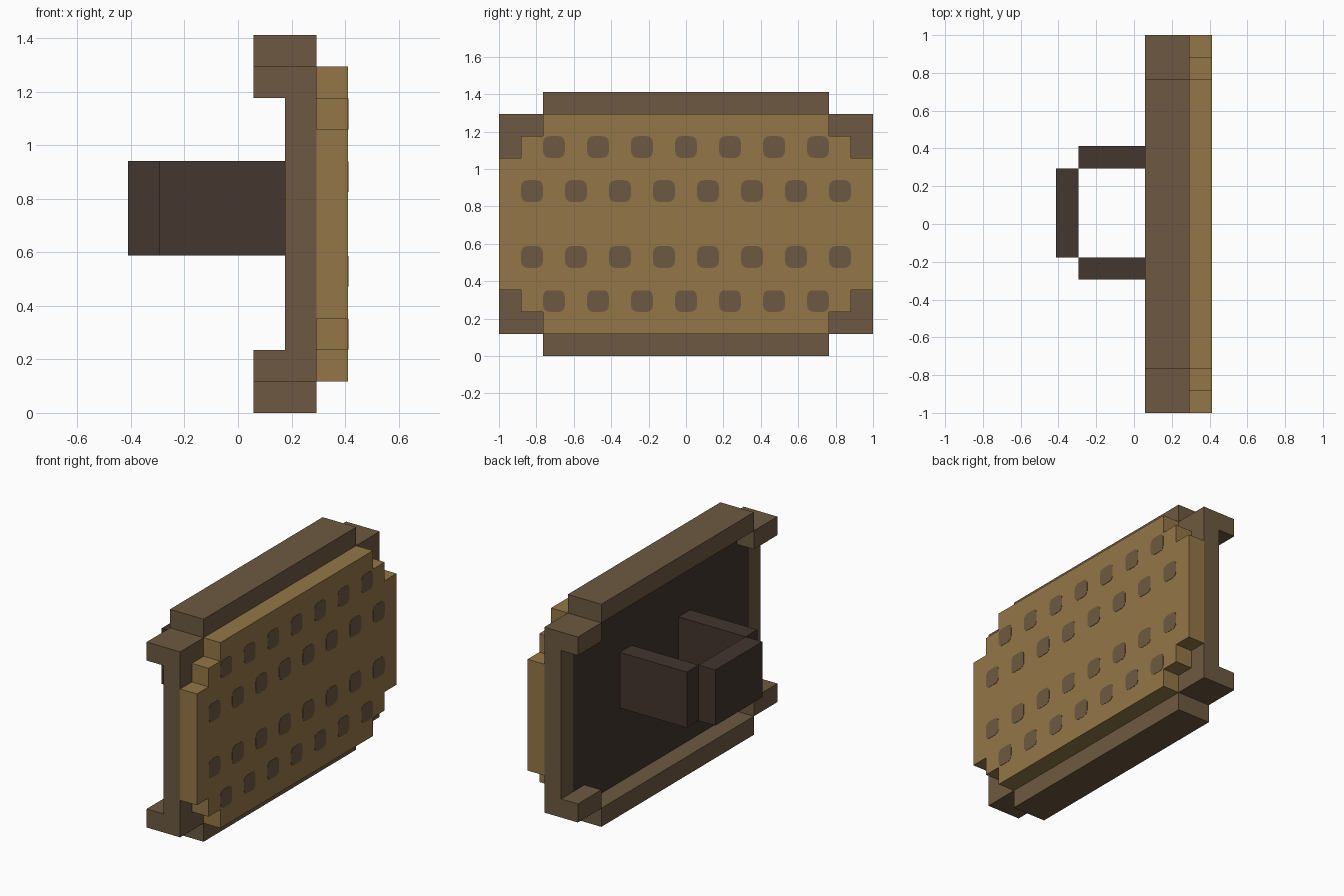
import bpy, bmesh, math

cube = bpy.data.objects.get("Cube")
if cube:
    bpy.data.objects.remove(cube, do_unlink=True)

U = 2 / 17      # one block
MID = 6         # mid height in blocks


def material(name, rgb):
    lin = [((c / 255 + 0.055) / 1.055) ** 2.4 for c in rgb] + [1.0]
    m = bpy.data.materials.new(name)
    m.use_nodes = True
    m.diffuse_color = lin
    bsdf = next(n for n in m.node_tree.nodes if n.type == 'BSDF_PRINCIPLED')
    bsdf.inputs["Base Color"].default_value = lin
    bsdf.inputs["Roughness"].default_value = 0.9
    return m


TAN = material("tan wood", (148, 119, 71))
BROWN = material("brown frame", (109, 89, 65))
DARK = material("dark wood", (67, 54, 47))


def prism(name, outlines, x0, x1, mat):
    """Extrude closed (y, z) outlines, in blocks, from x0 to x1."""
    bm = bmesh.new()
    for pts in outlines:
        face = bm.faces.new([bm.verts.new((x0 * U, y * U, z * U)) for y, z in pts])
        out = bmesh.ops.extrude_face_region(bm, geom=[face])
        verts = [g for g in out["geom"] if isinstance(g, bmesh.types.BMVert)]
        bmesh.ops.translate(bm, verts=verts, vec=((x1 - x0) * U, 0, 0))
    bmesh.ops.recalc_face_normals(bm, faces=bm.faces)
    mesh = bpy.data.meshes.new(name)
    bm.to_mesh(mesh)
    bm.free()
    mesh.materials.append(mat)
    obj = bpy.data.objects.new(name, mesh)
    bpy.context.collection.objects.link(obj)
    return obj


def rect(y0, y1, z0, z1):
    return [(y0, z0), (y1, z0), (y1, z1), (y0, z1)]


def stepped(steps):
    """Rectangle with staircase corners from (half width, half height) steps."""
    quarter = []
    for i, (w, h) in enumerate(steps):
        if i:
            quarter.append((w, steps[i - 1][1]))
        quarter.append((w, h))
    back = quarter[::-1]
    loop = (quarter + [(-y, z) for y, z in back]
            + [(-y, -z) for y, z in quarter] + [(y, -z) for y, z in back])
    return [(y, z + MID) for y, z in loop]


def rounded_square(cy, cz, half=0.49, r=0.26, n=4):
    pts = []
    for q in range(4):
        mid = math.radians(45 + 90 * q)
        ox = math.copysign(half - r, math.cos(mid))
        oz = math.copysign(half - r, math.sin(mid))
        for k in range(n + 1):
            a = math.radians(90 * (q + k / n))
            pts.append((cy + ox + r * math.cos(a), cz + oz + r * math.sin(a)))
    return pts


# Front panel and backing board
prism("front_panel", [stepped([(8.5, 3), (7.5, 4), (6.5, 5)])], 2.5, 3.5, TAN)
prism("backing_board", [stepped([(7.5, 4), (6.5, 5)])], 1.5, 2.45, DARK)

# Frame: rails, side posts and corner blocks
prism("bottom_rail", [rect(-6.5, 6.5, 0, 1)], 0.5, 2.5, BROWN)
prism("top_rail", [rect(-6.5, 6.5, 11, 12)], 0.5, 2.5, BROWN)
for side, s in (("front", -1), ("rear", 1)):
    prism(side + "_post", [rect(s * 7.5, s * 8.5, 2, 10)], 1.5, 2.5, BROWN)
    for level, z in (("lower", 1), ("upper", 10)):
        prism(f"{side}_{level}_corner", [rect(s * 6.5, s * 8.5, z, z + 1)], 0.5, 2.5, BROWN)

# Handle
prism("handle_rear_arm", [rect(2.5, 3.5, 5, 8)], -2.5, 1.5, DARK)
prism("handle_front_arm", [rect(-2.5, -1.5, 5, 8)], -2.5, 1.5, DARK)
prism("handle_grip", [rect(-1.5, 2.5, 5, 8)], -3.5, -2.5, DARK)

# Rows of studs on the panel
studs = [rounded_square(y, z)
         for z, reach in ((2.5, 6), (4.5, 7), (7.5, 7), (9.5, 6))
         for y in range(-reach, reach + 1, 2)]
prism("studs", studs, 3.49, 3.515, BROWN)
